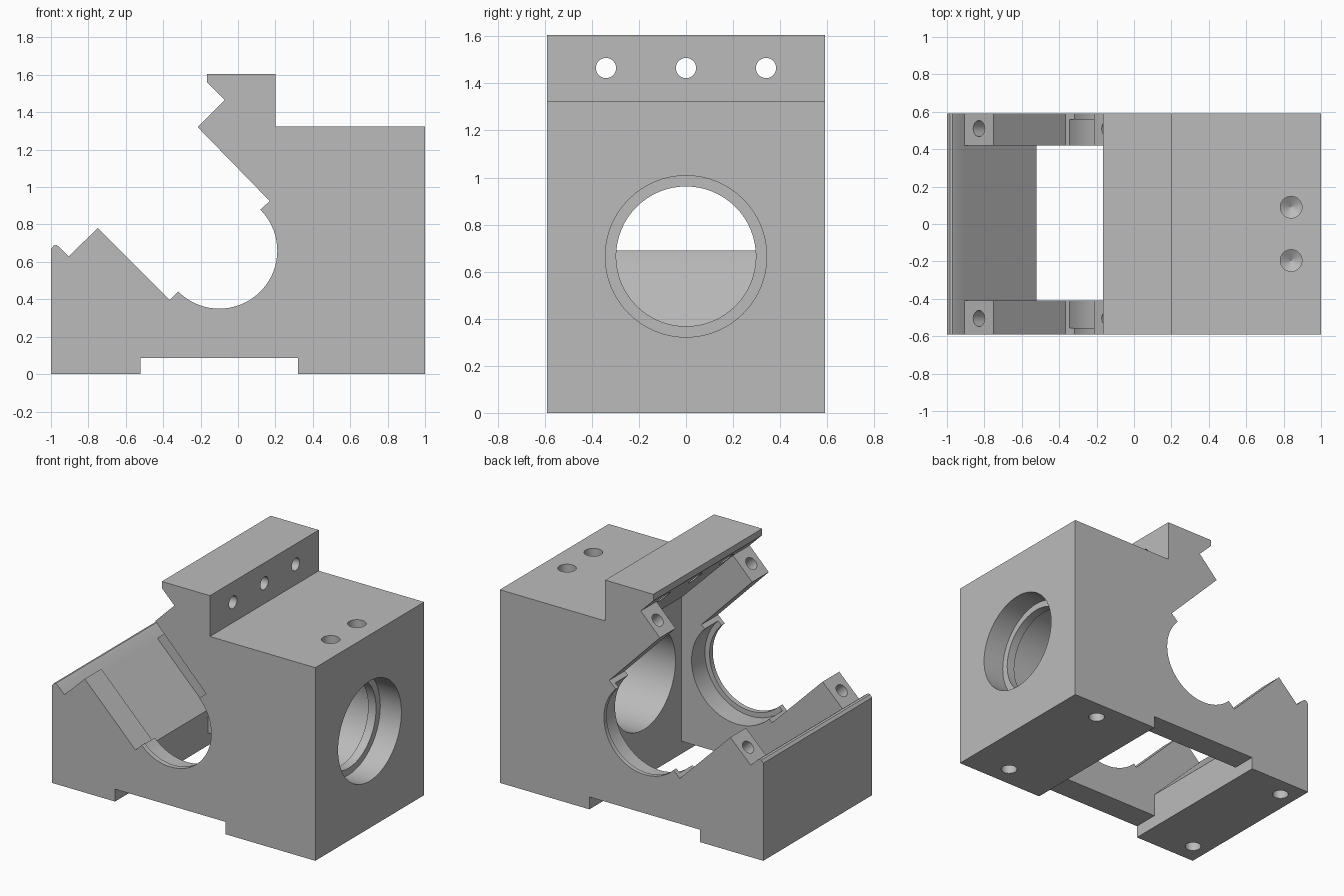
import bpy, bmesh, math
from mathutils import Vector

old = bpy.data.objects.get("Cube")
if old:
    bpy.data.objects.remove(old)

grey = bpy.data.materials.new("machined grey")
grey.use_nodes = True
colour = (0.5, 0.5, 0.5, 1)
grey.diffuse_color = colour
grey.node_tree.nodes["Principled BSDF"].inputs["Base Color"].default_value = colour


def finish(bm, name):
    bmesh.ops.recalc_face_normals(bm, faces=bm.faces)
    mesh = bpy.data.meshes.new(name)
    bm.to_mesh(mesh)
    bm.free()
    mesh.materials.append(grey)
    obj = bpy.data.objects.new(name, mesh)
    bpy.context.collection.objects.link(obj)
    return obj


def prism(name, profile, y0, y1):
    """Extrude an x-z outline along y."""
    bm = bmesh.new()
    face = bm.faces.new([bm.verts.new((x, y0, z)) for x, z in profile])
    ext = bmesh.ops.extrude_face_region(bm, geom=[face])
    verts = [v for v in ext["geom"] if isinstance(v, bmesh.types.BMVert)]
    bmesh.ops.translate(bm, verts=verts, vec=(0, y1 - y0, 0))
    return finish(bm, name)


def lathe(name, origin, axis, rings, segments=32):
    """Stack of (distance, radius) circles along an axis, as one closed solid."""
    bm = bmesh.new()
    rot = Vector(axis).to_track_quat("Z", "Y")
    loops = []
    for d, r in rings:
        angles = [2 * math.pi * i / segments for i in range(segments)]
        loops.append([bm.verts.new(Vector(origin) + rot @ Vector(
            (r * math.cos(a), r * math.sin(a), d))) for a in angles])
    for a, b in zip(loops, loops[1:]):
        for i in range(segments):
            j = (i + 1) % segments
            bm.faces.new((a[i], a[j], b[j], b[i]))
    bm.faces.new(loops[0])
    bm.faces.new(loops[-1])
    return finish(bm, name)


def cut(target, cutter):
    cutter.hide_render = True
    mod = target.modifiers.new("cut", "BOOLEAN")
    mod.operation = "DIFFERENCE"
    mod.solver = "EXACT"
    mod.object = cutter
    bpy.context.view_layer.objects.active = target
    bpy.ops.object.modifier_apply(modifier=mod.name)
    bpy.data.objects.remove(cutter)


# Main body outline with the round cradle
cx, cz, r = -0.10, 0.66, 0.31
arc = [(cx + r * math.cos(math.radians(a)), cz + r * math.sin(math.radians(a)))
       for a in range(45, -136, -5)]
outline = [(-1, 0), (-0.52, 0), (-0.52, 0.085), (0.32, 0.085), (0.32, 0), (1, 0),
           (1, 1.325), (0.2, 1.325), (0.2, 1.605), (-0.165, 1.605), (-0.165, 1.56),
           (-0.07, 1.465), (-0.215, 1.32), (0.17, 0.925)]
outline += arc
outline += [(-0.365, 0.395), (-0.75, 0.78), (-0.905, 0.63), (-0.955, 0.68),
            (-0.97, 0.69), (-0.985, 0.687), (-1, 0.67)]
body = prism("housing_body", outline, -0.59, 0.59)

# Slanted channel between the two side walls, open through the floor
channel = [(-0.905, 0.63), (-0.52, 0.245), (-0.52, 0.04), (0.32, 0.04),
           (0.32, 1.075), (-0.07, 1.465), (-0.905, 1.465)]
cut(body, prism("channel_cutter", channel, -0.41, 0.42))

# Wider recess inside each cradle, leaving a thin outer lip
for y0, y1 in ((-0.555, -0.38), (0.39, 0.56)):
    cut(body, lathe("recess_cutter", (cx, y0, cz), (0, 1, 0),
                    [(0, 0.345), (y1 - y0, 0.345)], 64))

# Stepped bore through the tall end
cut(body, lathe("bore_cutter", (1, 0, 0.665), (-1, 0, 0),
                [(-0.1, 0.343), (0.16, 0.343), (0.16, 0.297), (0.22, 0.297),
                 (0.22, 0.343), (0.8, 0.343)], 64))

# Drilled holes with conical ends in the top and the feet
for y in (0.09, -0.195):
    cut(body, lathe("top_hole_cutter", (0.84, y, 1.325), (0, 0, -1),
                    [(-0.1, 0.058), (0.2, 0.058), (0.235, 0.001)]))
for x in (-0.88, 0.70):
    for y in (-0.445, 0.45):
        cut(body, lathe("foot_hole_cutter", (x, y, 0), (0, 0, 1),
                        [(-0.1, 0.052), (0.2, 0.052), (0.23, 0.001)]))

# Clamp screw holes in the four slanted pads
for x, z in ((-0.83, 0.705), (-0.142, 1.392)):
    for y in (-0.505, 0.51):
        cut(body, lathe("pad_hole_cutter", (x, y, z), (1, 0, -1),
                        [(-0.08, 0.043), (0.18, 0.043), (0.205, 0.001)]))

# Cross holes through the upper lip
for y in (-0.34, 0, 0.34):
    cut(body, lathe("lip_hole_cutter", (0.3, y, 1.465), (-1, 0, 0),
                    [(0, 0.043), (0.6, 0.043)]))

# Smooth bores, crisp machined edges
bpy.ops.object.select_all(action="DESELECT")
body.select_set(True)
bpy.context.view_layer.objects.active = body
bpy.ops.object.shade_smooth_by_angle(angle=math.radians(25))
